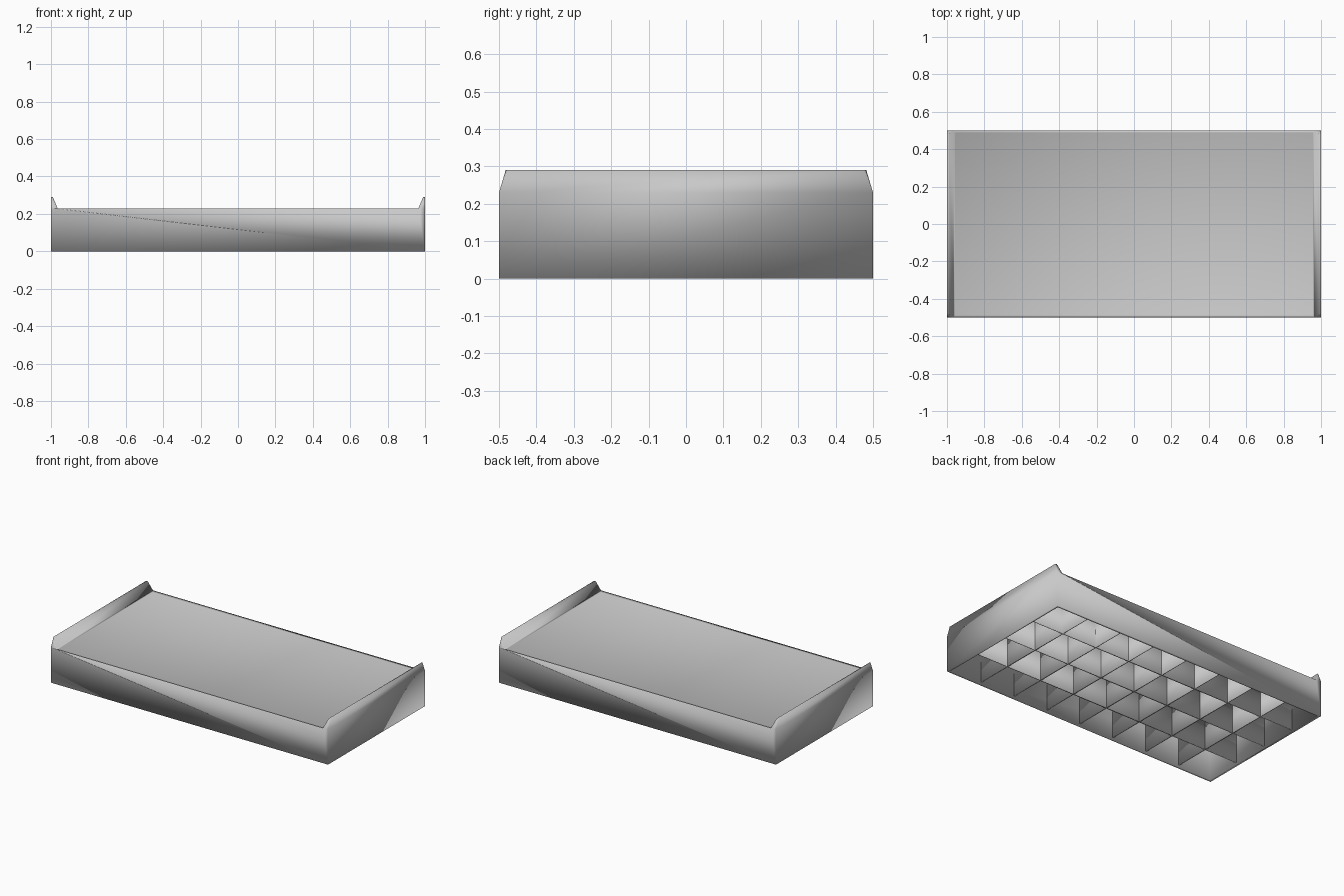
import bpy, bmesh

cube = bpy.data.objects.get("Cube")
if cube:
    bpy.data.objects.remove(cube, do_unlink=True)

grey = bpy.data.materials.new("plain grey")
grey.use_nodes = True
colour = (0.58, 0.58, 0.58, 1)
grey.diffuse_color = colour
grey.node_tree.nodes["Principled BSDF"].inputs["Base Color"].default_value = colour


def finish(bm, name):
    bmesh.ops.recalc_face_normals(bm, faces=bm.faces)
    for f in bm.faces:
        f.smooth = True
    mesh = bpy.data.meshes.new(name)
    bm.to_mesh(mesh)
    bm.free()
    mesh.materials.append(grey)
    obj = bpy.data.objects.new(name, mesh)
    bpy.context.collection.objects.link(obj)
    return obj


# Hollow tray with a raised, sloping lip at each end
bm = bmesh.new()


def ring(x, y, z):
    return [bm.verts.new((sx * x, sy * y, z))
            for sx, sy in ((-1, -1), (1, -1), (1, 1), (-1, 1))]


def bridge(a, b, sides=range(4)):
    for i in sides:
        j = (i + 1) % 4
        bm.faces.new((a[i], a[j], b[j], b[i]))


ceiling = ring(0.986, 0.486, 0.212)
inner_foot = ring(0.986, 0.486, 0)
outer_foot = ring(1, 0.5, 0)
shoulder = ring(1, 0.5, 0.23)
lip_outer = ring(0.999, 0.476, 0.29)
lip_inner = ring(0.99, 0.482, 0.29)
lip_base = ring(0.964, 0.5, 0.23)
deck = ring(0.958, 0.488, 0.223)

bm.faces.new(ceiling)
bridge(ceiling, inner_foot)
bridge(inner_foot, outer_foot)
ends = (1, 3)
for a, b in ((outer_foot, shoulder), (shoulder, lip_outer),
             (lip_outer, lip_inner), (lip_inner, lip_base)):
    bridge(a, b, ends)
for i in (0, 2):
    j = i + 1
    bm.faces.new((outer_foot[i], outer_foot[j], shoulder[j],
                  lip_base[j], lip_base[i], shoulder[i]))
for i in range(4):
    bm.faces.new((shoulder[i], lip_base[i], lip_inner[i], lip_outer[i]))
bridge(lip_base, deck)
bm.faces.new(deck)
finish(bm, "tray_shell")


# Crossing stiffening ribs underneath
def rib(name, x, y, length_x, length_y):
    bm = bmesh.new()
    bmesh.ops.create_cube(bm, size=1)
    bmesh.ops.scale(bm, vec=(length_x, length_y, 0.2), verts=bm.verts)
    bmesh.ops.translate(bm, vec=(x, y, 0.114), verts=bm.verts)
    finish(bm, name)


spacing = 0.25
for i in range(-3, 4):
    rib(f"cross_rib_{i + 4}", i * spacing, 0, 0.008, 0.976)
for i in range(-1, 2):
    rib(f"long_rib_{i + 2}", 0, i * spacing, 1.976, 0.008)
